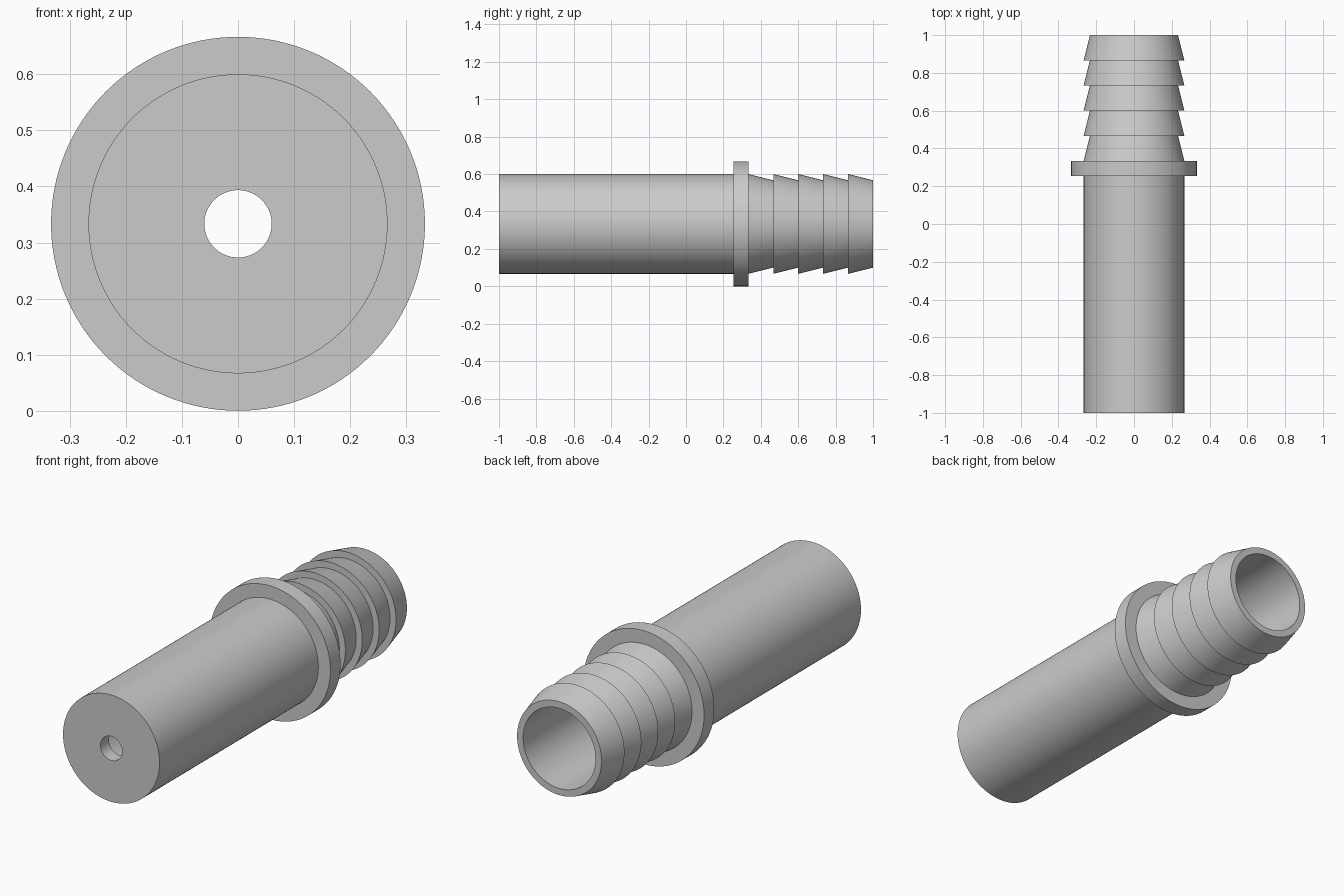
import bpy
import bmesh
import math

cube = bpy.data.objects.get("Cube")
if cube:
    bpy.data.objects.remove(cube, do_unlink=True)

UNIT = 1 / 15            # all main sizes are multiples of this
AXIS_Z = 5 * UNIT
SIDES = 128

plastic = bpy.data.materials.new("light grey")
plastic.use_nodes = True
grey = (0.6, 0.6, 0.6, 1)
plastic.diffuse_color = grey
plastic.node_tree.nodes["Principled BSDF"].inputs["Base Color"].default_value = grey


def lathe(name, profile):
    """Revolve a closed (radius, y) profile around the y axis."""
    bm = bmesh.new()
    verts = [bm.verts.new((r, y, 0)) for r, y in profile]
    edges = [bm.edges.new((v, verts[i - 1])) for i, v in enumerate(verts)]
    bmesh.ops.spin(bm, geom=verts + edges, cent=(0, 0, 0), axis=(0, 1, 0),
                   angle=math.tau, steps=SIDES)
    bmesh.ops.remove_doubles(bm, verts=bm.verts, dist=1e-5)
    bmesh.ops.recalc_face_normals(bm, faces=bm.faces)
    mesh = bpy.data.meshes.new(name)
    bm.to_mesh(mesh)
    bm.free()
    mesh.materials.append(plastic)
    obj = bpy.data.objects.new(name, mesh)
    obj.location.z = AXIS_Z
    bpy.context.collection.objects.link(obj)
    bpy.ops.object.select_all(action='DESELECT')
    obj.select_set(True)
    bpy.context.view_layer.objects.active = obj
    bpy.ops.object.shade_smooth_by_angle(angle=math.radians(30))
    return obj


# Outer wall: smooth pipe, then the collar
hole, bore, pipe, collar = 0.06, 3 * UNIT, 4 * UNIT, 5 * UNIT
collar_back = 5 * UNIT
collar_front = collar_back - 0.08
profile = [(hole, -1), (pipe, -1), (pipe, collar_front),
           (collar, collar_front), (collar, collar_back)]

# Five hose barbs, each tapering towards the open end
for i in range(5):
    start = collar_back + i * 2 * UNIT
    profile += [(pipe, start), (pipe - UNIT / 2, start + 2 * UNIT)]

# Wide bore, closed at the front by a thin wall with a small hole
profile += [(bore, 1), (bore, -1 + UNIT), (hole, -1 + UNIT)]

lathe("barbed_hose_fitting", profile)
